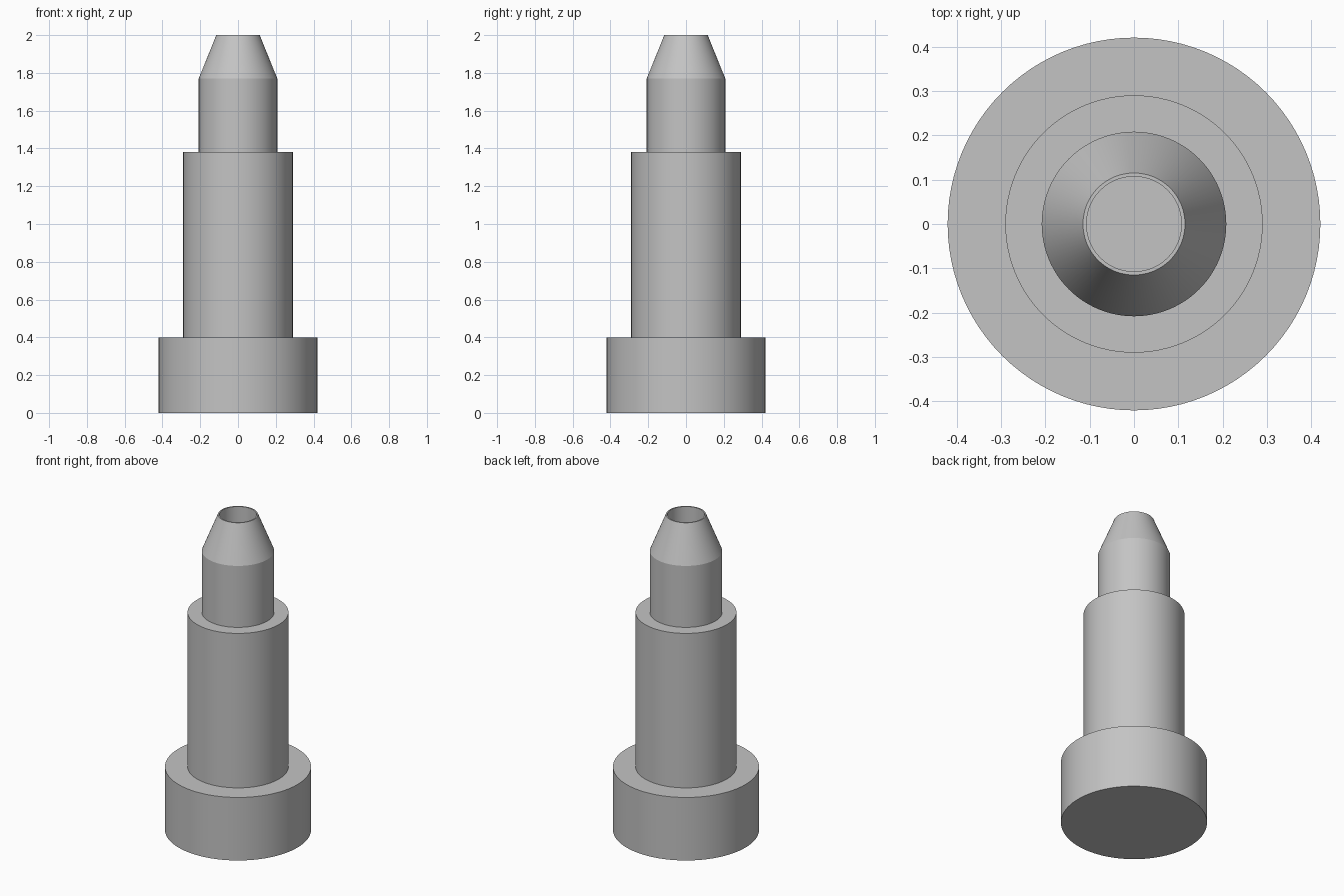
import bpy, bmesh, math

cube = bpy.data.objects.get("Cube")
if cube:
    bpy.data.objects.remove(cube, do_unlink=True)

steel = bpy.data.materials.new("plain_grey")
steel.use_nodes = True
colour = (0.55, 0.55, 0.55, 1)
steel.diffuse_color = colour
steel.node_tree.nodes["Principled BSDF"].inputs["Base Color"].default_value = colour


def lathe(name, profile, segments=96):
    """Spin a radius/height profile around z into a closed solid."""
    bm = bmesh.new()
    verts = [bm.verts.new((r, 0, z)) for r, z in profile]
    edges = [bm.edges.new(pair) for pair in zip(verts, verts[1:])]
    bmesh.ops.spin(bm, geom=verts + edges, cent=(0, 0, 0), axis=(0, 0, 1),
                   angle=math.tau, steps=segments, use_duplicate=False)
    bmesh.ops.remove_doubles(bm, verts=bm.verts, dist=0.0001)
    bmesh.ops.recalc_face_normals(bm, faces=bm.faces)
    mesh = bpy.data.meshes.new(name)
    bm.to_mesh(mesh)
    bm.free()
    mesh.materials.append(steel)
    obj = bpy.data.objects.new(name, mesh)
    bpy.context.collection.objects.link(obj)
    bpy.ops.object.select_all(action='DESELECT')
    obj.select_set(True)
    bpy.context.view_layer.objects.active = obj
    bpy.ops.object.shade_smooth_by_angle(angle=math.radians(20))
    return obj


# Stepped pin: wide base, shaft, tapered tip and a blind bore
lathe("stepped_pin", [
    (0, 0), (0.42, 0), (0.42, 0.4),         # base
    (0.29, 0.4), (0.29, 1.38),              # shaft
    (0.208, 1.38), (0.208, 1.77),           # neck
    (0.115, 2), (0.107, 2),                 # tapered tip and rim
    (0.107, 1.38), (0, 1.38),               # bore
])
